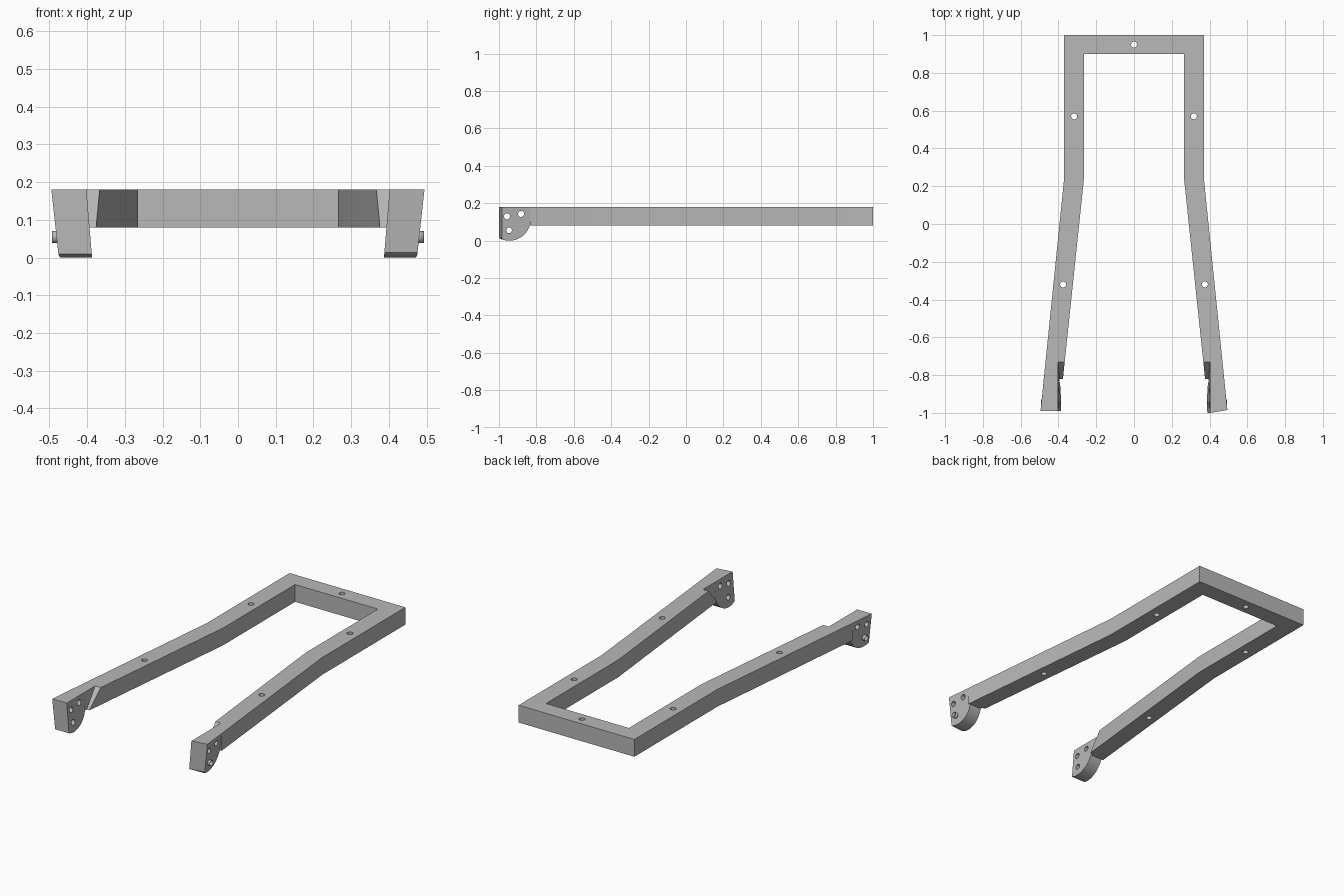
import bpy, bmesh, math
from mathutils import Matrix, Vector

if "Cube" in bpy.data.objects:
    bpy.data.objects.remove(bpy.data.objects["Cube"])

TOP, UNDER = 0.18, 0.08
BORE = 0.016
BACK = -0.835            # where each arm meets its end bracket

grey = bpy.data.materials.new("plain grey")
grey.use_nodes = True
grey.diffuse_color = (0.48, 0.48, 0.48, 1)
grey.node_tree.nodes["Principled BSDF"].inputs["Base Color"].default_value = (0.48, 0.48, 0.48, 1)


def arm_outer(y):
    return 0.37 + 0.1016 * (0.24 - y)


def arm_inner(y):
    return 0.265 + 0.105 * (0.24 - y)


def mount_plane(z):
    return 0.402 - 0.083 * (TOP - z)


def make_object(name, bm):
    bmesh.ops.recalc_face_normals(bm, faces=bm.faces[:])
    mesh = bpy.data.meshes.new(name)
    bm.to_mesh(mesh)
    bm.free()
    mesh.materials.append(grey)
    obj = bpy.data.objects.new(name, mesh)
    bpy.context.collection.objects.link(obj)
    return obj


def add_prism(bm, loop_a, loop_b):
    """Solid between two matching loops of points."""
    a = [bm.verts.new(p) for p in loop_a]
    b = [bm.verts.new(p) for p in loop_b]
    bm.faces.new(a)
    bm.faces.new(b[::-1])
    for i in range(len(a)):
        j = (i + 1) % len(a)
        bm.faces.new((a[i], b[i], b[j], a[j]))


def add_rod(bm, centre, axis, length, caps=True):
    turn = Vector(axis).to_track_quat('Z', 'Y').to_matrix().to_4x4()
    bmesh.ops.create_cone(bm, cap_ends=caps, segments=24, radius1=BORE, radius2=BORE,
                          depth=length, matrix=Matrix.Translation(centre) @ turn)


def select_only(obj):
    bpy.ops.object.select_all(action='DESELECT')
    obj.select_set(True)
    bpy.context.view_layer.objects.active = obj


def cut(obj, bm):
    """Subtract a solid from the object, then discard the cutter."""
    cutter = make_object("cutter", bm)
    cutter.hide_render = True
    mod = obj.modifiers.new("cut", 'BOOLEAN')
    mod.operation = 'DIFFERENCE'
    mod.solver = 'EXACT'
    mod.object = cutter
    select_only(obj)
    bpy.ops.object.modifier_apply(modifier=mod.name)
    bpy.data.objects.remove(cutter)


def smooth(obj):
    select_only(obj)
    bpy.ops.object.shade_smooth_by_angle(angle=math.radians(30))


# U-shaped frame with splayed arms
half = [(0.265, 0.9), (0.265, 0.24), (arm_inner(BACK), BACK),
        (arm_outer(BACK), BACK), (0.37, 0.24), (0.37, 1.0)]
outline = half + [(-x, y) for x, y in reversed(half)]
bm = bmesh.new()
add_prism(bm, [(x, y, UNDER) for x, y in outline], [(x, y, TOP) for x, y in outline])
frame = make_object("frame", bm)

# Vertical screw holes
bm = bmesh.new()
for x, y in [(0, 0.95), (0.317, 0.57), (-0.317, 0.57), (0.375, -0.32), (-0.375, -0.32)]:
    add_rod(bm, (x, y, 0.13), (0, 0, 1), 0.3)
cut(frame, bm)

# Slanted clearance notches on the inner sides of the arms
notch = [(-0.712, 0.2), (-0.838, 0.06), (-0.95, 0.06), (-0.95, 0.2)]
bm = bmesh.new()
for side in (1, -1):
    add_prism(bm, [(side * 0.3, y, z) for y, z in notch],
              [(side * mount_plane(z), y, z) for y, z in notch])
cut(frame, bm)
smooth(frame)

# End brackets with rounded undersides
RADIUS, CY, CZ, STEPS = 0.115, -0.945, 0.115, 20
for side, label, front, skew in ((1, "left", -1.0, 0.015), (-1, "right", -0.99, 0.0)):
    start = -math.acos((front - CY) / RADIUS)
    end = -math.asin((CZ - UNDER) / RADIUS)
    profile = [(BACK, TOP), (front, TOP)]
    for i in range(STEPS + 1):
        a = start + (end - start) * i / STEPS
        profile.append((CY + RADIUS * math.cos(a), CZ + RADIUS * math.sin(a)))
    inner, outer = [], []
    for i, (y, z) in enumerate(profile):
        inner.append((side * mount_plane(z), y, z))
        yo = y + skew if i in (1, 2) else max(y, front + skew)
        outer.append((side * (arm_outer(yo) - 0.11 * (TOP - z)), yo, z))
    bm = bmesh.new()
    add_prism(bm, inner, outer)
    bracket = make_object(label + "_bracket", bm)

    # Three cross bores
    bm = bmesh.new()
    for y, z in [(-0.957, 0.13), (-0.882, 0.143), (-0.946, 0.055)]:
        add_rod(bm, (side * 0.44, y, z), (1, 0, 0), 0.3)
    cut(bracket, bm)
    smooth(bracket)

    # Thin sleeve standing out of the lowest bore
    bm = bmesh.new()
    add_rod(bm, (side * 0.48, -0.946, 0.055), (1, 0, 0), 0.026, caps=False)
    sleeve = make_object(label + "_sleeve", bm)
    wall = sleeve.modifiers.new("wall", 'SOLIDIFY')
    wall.thickness = 0.001
    smooth(sleeve)
